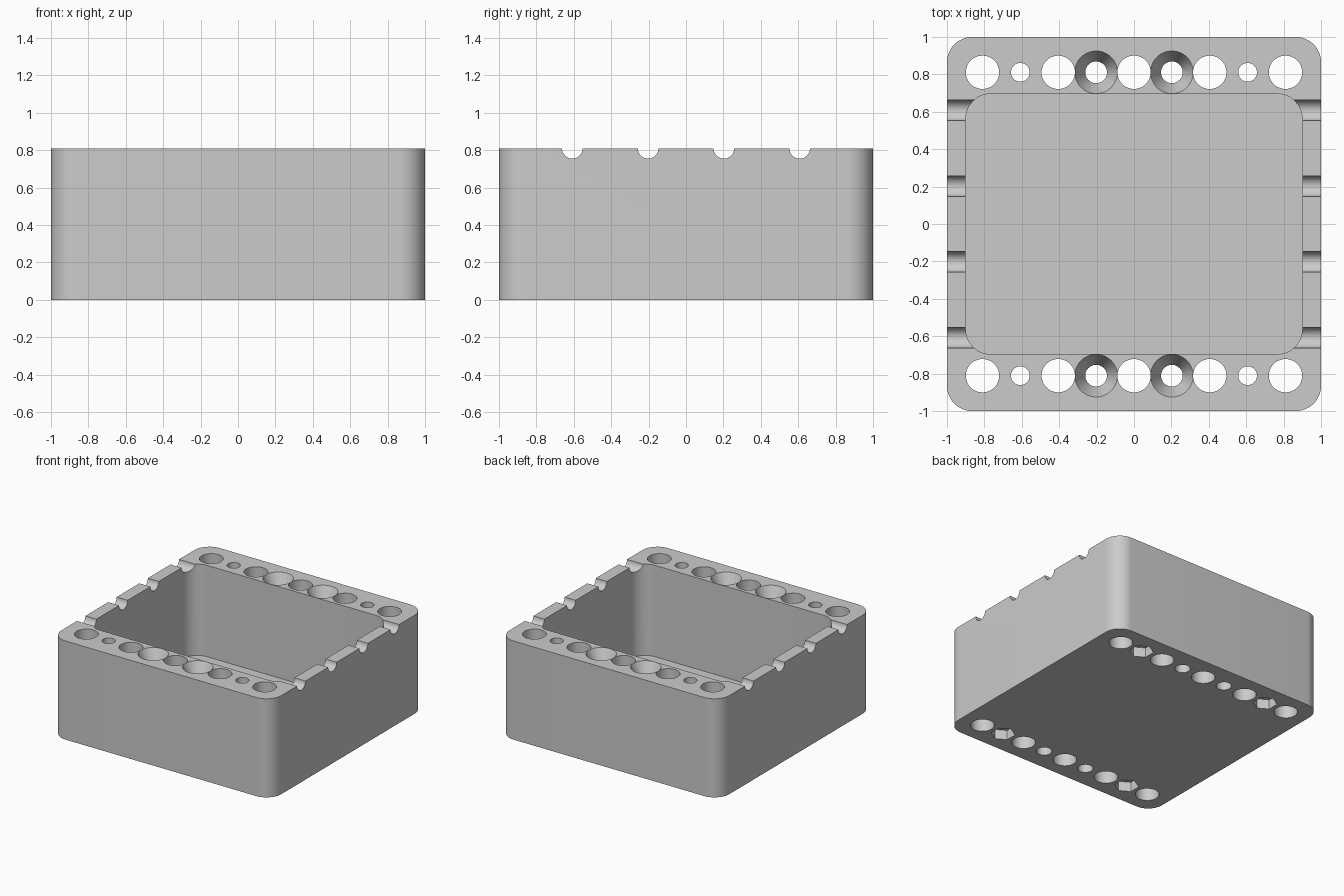
import bpy, bmesh, math
from mathutils import Matrix, Vector

if "Cube" in bpy.data.objects:
    bpy.data.objects.remove(bpy.data.objects["Cube"], do_unlink=True)

HEIGHT, FLOOR = 0.81, 0.06
PITCH = 0.2025          # spacing of the hole grid
ROW = 0.811             # y of the two hole rows

grey = bpy.data.materials.new("plain_grey")
grey.use_nodes = True
colour = (0.6, 0.6, 0.6, 1)
grey.diffuse_color = colour
grey.node_tree.nodes["Principled BSDF"].inputs["Base Color"].default_value = colour


def make_object(name, bm):
    bmesh.ops.recalc_face_normals(bm, faces=bm.faces)
    mesh = bpy.data.meshes.new(name)
    bm.to_mesh(mesh)
    bm.free()
    mesh.materials.append(grey)
    obj = bpy.data.objects.new(name, mesh)
    bpy.context.collection.objects.link(obj)
    return obj


def rounded_block(name, half_x, half_y, radius, z0, z1, steps=12):
    """Upright block with rounded vertical corners."""
    bm = bmesh.new()
    ring = []
    for corner, (sx, sy) in enumerate([(1, 1), (-1, 1), (-1, -1), (1, -1)]):
        for i in range(steps + 1):
            a = math.pi / 2 * (corner + i / steps)
            ring.append(bm.verts.new((sx * (half_x - radius) + radius * math.cos(a),
                                      sy * (half_y - radius) + radius * math.sin(a), z0)))
    base = bm.faces.new(ring)
    out = bmesh.ops.extrude_face_region(bm, geom=[base])
    top = [v for v in out["geom"] if isinstance(v, bmesh.types.BMVert)]
    bmesh.ops.translate(bm, vec=Vector((0, 0, z1 - z0)), verts=top)
    return make_object(name, bm)


def drill(body, name, spots, r_low, r_high, z0, z1, sides=48):
    """Cut a round, conical or polygonal hole at every spot."""
    bm = bmesh.new()
    for x, y in spots:
        bmesh.ops.create_cone(bm, cap_ends=True, segments=sides, radius1=r_low,
                              radius2=r_high, depth=z1 - z0,
                              matrix=Matrix.Translation((x, y, (z0 + z1) / 2)))
    cut(body, make_object(name, bm))


def cut(body, cutter):
    cutter.hide_render = True
    mod = body.modifiers.new("cut", "BOOLEAN")
    mod.operation, mod.solver, mod.object = "DIFFERENCE", "EXACT", cutter
    bpy.context.view_layer.objects.active = body
    bpy.ops.object.modifier_apply(modifier=mod.name)
    bpy.data.objects.remove(cutter, do_unlink=True)


def row_spots(columns):
    return [(c * PITCH, s * ROW) for c in columns for s in (-1, 1)]


# Body and its open cavity
body = rounded_block("box_body", 1, 1, 0.135, 0, HEIGHT)
cut(body, rounded_block("cavity", 0.9, 0.696, 0.135, FLOOR, HEIGHT + 0.2))

# Hole rows: wide bores, bolt holes, and screw holes with conical seats
drill(body, "wide_bores", row_spots((-4, -2, 0, 2, 4)), 0.089, 0.089, -0.1, 1)
drill(body, "bolt_holes", row_spots((-3, 3)), 0.05, 0.05, -0.1, 1)
drill(body, "screw_holes", row_spots((-1, 1)), 0.058, 0.058, -0.1, 1)
drill(body, "screw_seats", row_spots((-1, 1)), 0.058, 0.1235, HEIGHT - 0.12, HEIGHT + 0.02)

# Six-sided nut pockets underneath
drill(body, "nut_pockets", row_spots((-3, 3)), 0.092, 0.092, -0.08, 0.08, 6)

# Round grooves across the top of the side walls
bm = bmesh.new()
for c in (-3, -1, 1, 3):
    bmesh.ops.create_cone(bm, cap_ends=True, segments=48, radius1=0.055, radius2=0.055, depth=3,
                          matrix=Matrix.Translation((0, c * PITCH, HEIGHT))
                          @ Matrix.Rotation(math.pi / 2, 4, "Y"))
cut(body, make_object("wall_grooves", bm))

# Smooth the curved walls, keep the rims sharp
bpy.ops.object.select_all(action="DESELECT")
body.select_set(True)
bpy.context.view_layer.objects.active = body
bpy.ops.object.shade_smooth_by_angle(angle=math.radians(25))
